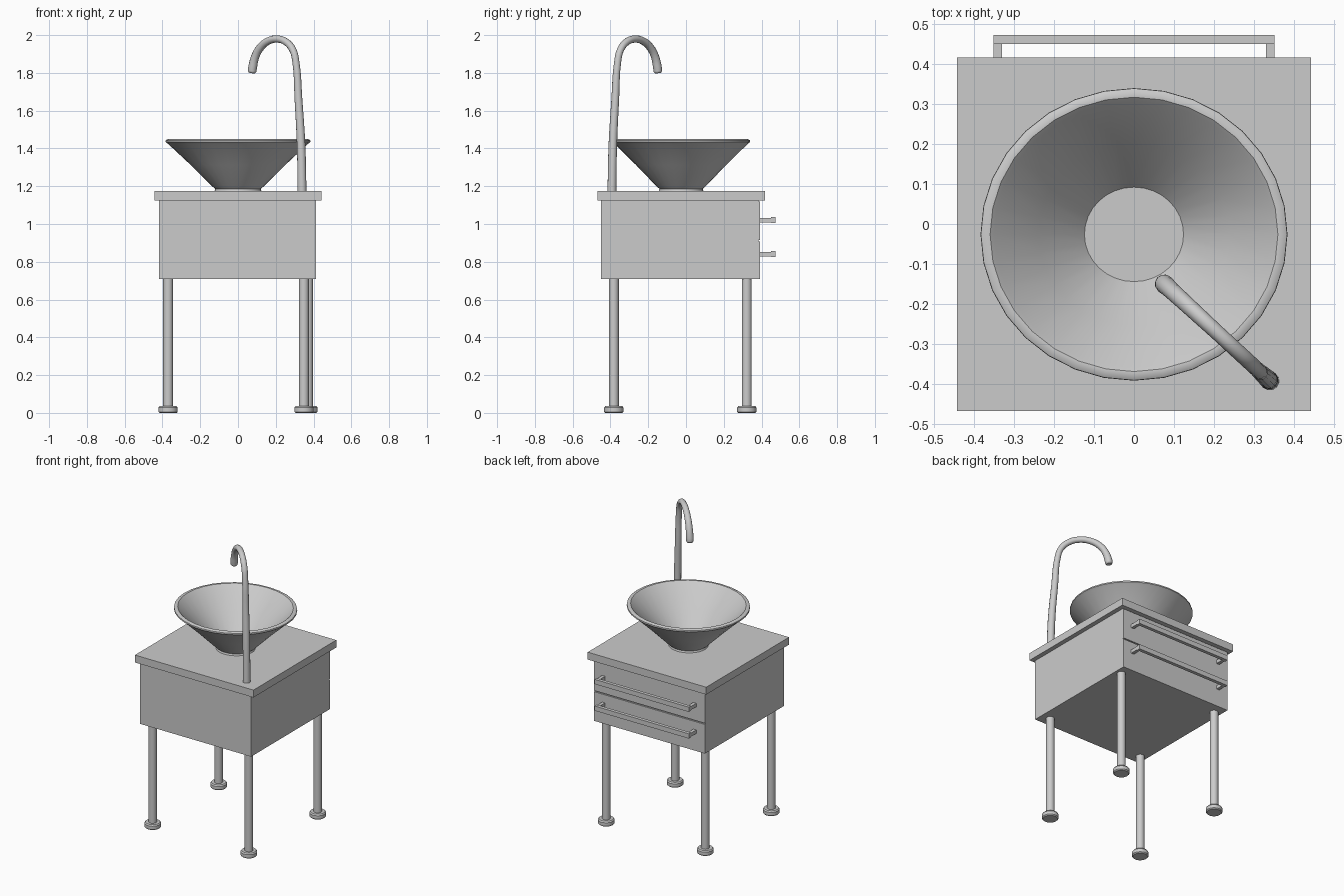
import bpy
import bmesh
from math import cos, sin, tau, radians

if "Cube" in bpy.data.objects:
    bpy.data.objects.remove(bpy.data.objects["Cube"])

grey = bpy.data.materials.new("light_grey")
grey.use_nodes = True
grey.diffuse_color = (0.6, 0.6, 0.6, 1)
grey.node_tree.nodes["Principled BSDF"].inputs["Base Color"].default_value = (0.6, 0.6, 0.6, 1)


def finish(name, bm, smooth=False):
    bmesh.ops.recalc_face_normals(bm, faces=bm.faces)
    mesh = bpy.data.meshes.new(name)
    bm.to_mesh(mesh)
    bm.free()
    mesh.materials.append(grey)
    obj = bpy.data.objects.new(name, mesh)
    bpy.context.collection.objects.link(obj)
    if smooth:
        bpy.ops.object.select_all(action='DESELECT')
        obj.select_set(True)
        bpy.context.view_layer.objects.active = obj
        bpy.ops.object.shade_smooth_by_angle(angle=radians(35))
    return obj


def add_box(bm, x, y, z):
    """Add a box spanning the given (low, high) ranges."""
    verts = bmesh.ops.create_cube(bm, size=1)["verts"]
    for v in verts:
        for i, (low, high) in enumerate((x, y, z)):
            v.co[i] = high if v.co[i] > 0 else low


def box(name, x, y, z):
    bm = bmesh.new()
    add_box(bm, x, y, z)
    return finish(name, bm)


def lathe(name, profile, centre, segments, squash=1.0):
    """Spin a (radius, height) profile round z, closing both ends."""
    bm = bmesh.new()
    rings = []
    for r, z in profile:
        rings.append([bm.verts.new((r * cos(tau * i / segments),
                                    r * squash * sin(tau * i / segments), z))
                      for i in range(segments)])
    for a, b in zip(rings, rings[1:]):
        for i in range(segments):
            j = (i + 1) % segments
            bm.faces.new((a[i], a[j], b[j], b[i]))
    bm.faces.new(rings[0])
    bm.faces.new(rings[-1])
    obj = finish(name, bm, smooth=True)
    obj.location = (*centre, 0)
    return obj


# Cabinet and countertop
box("cabinet", (-0.417, 0.413), (-0.45, 0.385), (0.71, 1.125))
box("countertop", (-0.443, 0.443), (-0.468, 0.417), (1.125, 1.175))

# Two drawers, each with a bar handle
for name, low, high, grip in (("lower", 0.71, 0.907, 0.841), ("upper", 0.915, 1.12, 1.021)):
    box(name + "_drawer_front", (-0.417, 0.413), (0.385, 0.393), (low, high))
    bm = bmesh.new()
    add_box(bm, (-0.352, 0.352), (0.45, 0.473), (grip - 0.016, grip + 0.016))
    for x in (-0.341, 0.341):
        add_box(bm, (x - 0.011, x + 0.011), (0.393, 0.45), (grip - 0.012, grip + 0.012))
    finish(name + "_drawer_handle", bm)

# Legs with round feet
leg_profile = [(0.026, 0.03), (0.026, 0.71)]
foot_profile = [(0.045, 0), (0.051, 0.006), (0.051, 0.028), (0.045, 0.036)]
for name, x, y in (("front_right", -0.37, -0.382), ("front_left", 0.349, -0.382),
                   ("back_right", -0.37, 0.322), ("back_left", 0.371, 0.322)):
    lathe(name + "_leg", leg_profile, (x, y), 24)
    lathe(name + "_foot", foot_profile, (x, y), 24)

# Conical basin with a rolled rim
basin_profile = [(0.124, 1.175), (0.12, 1.186), (0.135, 1.198), (0.25, 1.312), (0.37, 1.424),
                 (0.384, 1.434), (0.383, 1.443), (0.372, 1.449), (0.36, 1.448),
                 (0.349, 1.438), (0.24, 1.325), (0.124, 1.195)]
lathe("basin", basin_profile, (0, -0.026), 32, squash=0.953)

# Gooseneck tap: (x, z, radius), leaning diagonally over the basin
tap_path = [(0.339, 1.175, 0.024), (0.334, 1.42, 0.023), (0.32, 1.66, 0.021),
            (0.306, 1.86, 0.019), (0.291, 1.92, 0.019), (0.257, 1.962, 0.019),
            (0.21, 1.979, 0.019), (0.157, 1.967, 0.02), (0.115, 1.93, 0.021),
            (0.091, 1.885, 0.022), (0.077, 1.826, 0.024), (0.075, 1.808, 0.023),
            (0.074, 1.8, 0.017)]
curve = bpy.data.curves.new("tap", 'CURVE')
curve.dimensions = '3D'
curve.bevel_depth = 1.0
curve.bevel_resolution = 4
curve.resolution_u = 4
curve.use_fill_caps = True
spline = curve.splines.new('BEZIER')
spline.bezier_points.add(len(tap_path) - 1)
for point, (x, z, r) in zip(spline.bezier_points, tap_path):
    point.co = (x, -0.392 + (0.339 - x) * 0.92, z)
    point.radius = r
    point.handle_left_type = point.handle_right_type = 'AUTO'
curve.materials.append(grey)
tap = bpy.data.objects.new("tap", curve)
bpy.context.collection.objects.link(tap)
